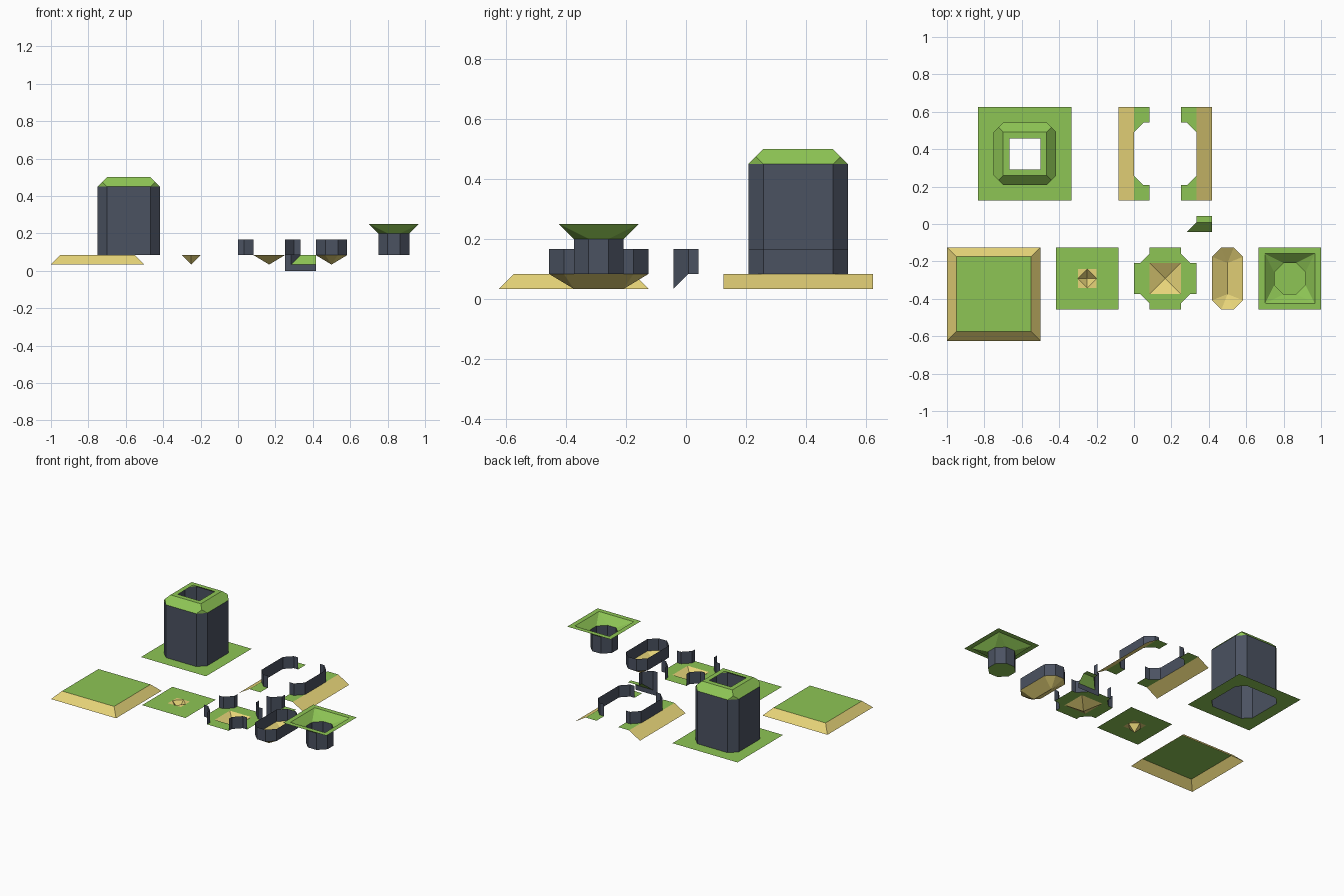
import bpy, bmesh

if "Cube" in bpy.data.objects:
    bpy.data.objects.remove(bpy.data.objects["Cube"])

U = 1 / 12          # grid module
C = 0.05            # chamfer / slope size
Z0 = U              # ground level
LOW = U - C         # foot of slopes


def material(name, col):
    m = bpy.data.materials.new(name)
    m.diffuse_color = (*col, 1)
    m.use_nodes = True
    m.node_tree.nodes["Principled BSDF"].inputs["Base Color"].default_value = m.diffuse_color
    return m


GRASS = material("grass", (0.27, 0.56, 0.09))
SAND = material("sand", (0.80, 0.66, 0.19))
STONE = material("stone", (0.07, 0.085, 0.12))


def build(name, polys, mat, loc=(0, 0)):
    """Object from coordinate polygons, offset to loc, repeated points merged."""
    bm = bmesh.new()
    for p in polys:
        pts = []
        for v in p:
            if v not in pts:
                pts.append(v)
        if len(pts) > 2:
            bm.faces.new([bm.verts.new((v[0] + loc[0], v[1] + loc[1], v[2])) for v in pts])
    bmesh.ops.remove_doubles(bm, verts=bm.verts, dist=1e-5)
    me = bpy.data.meshes.new(name)
    bm.to_mesh(me)
    bm.free()
    me.materials.append(mat)
    ob = bpy.data.objects.new(name, me)
    bpy.context.collection.objects.link(ob)
    return ob


def rect(hx, hy, z):
    return [(hx, hy, z), (-hx, hy, z), (-hx, -hy, z), (hx, -hy, z)]


def octagon(hx, hy, z):
    """Chamfered rectangle, two points per corner, counter-clockwise."""
    out = []
    for i, (sx, sy) in enumerate([(1, 1), (-1, 1), (-1, -1), (1, -1)]):
        a, b = (sx * hx, sy * (hy - C), z), (sx * (hx - C), sy * hy, z)
        out += [a, b] if i % 2 == 0 else [b, a]
    return out


def bridge(a, b):
    n = len(a)
    return [[a[i], a[(i + 1) % n], b[(i + 1) % n], b[i]] for i in range(n)]


def corner_bridge(o, s):
    """Join an octagon to four corner points."""
    polys = []
    for i in range(4):
        polys.append([o[2 * i], o[2 * i + 1], s[i]])
        polys.append([o[2 * i + 1], o[(2 * i + 2) % 8], s[(i + 1) % 4], s[i]])
    return polys


def wall(path, z0, z1):
    return [[(*a, z0), (*b, z0), (*b, z1), (*a, z1)] for a, b in zip(path, path[1:])]


def rot(polys):
    """Repeat polygons around four quarter turns."""
    out = []
    for p in polys:
        for _ in range(4):
            out.append(p)
            p = [(-y, x, z) for x, y, z in p]
    return out


# Hollow tower on a grass tile
loc = (-7 * U, 4.5 * U)
T = 2 * U
build("tower_ground", corner_bridge(octagon(T, T, Z0), rect(3 * U, 3 * U, Z0)), GRASS, loc)
build("tower_wall", bridge(octagon(T, T, Z0), octagon(T, T, 0.45)), STONE, loc)
o, s, peak = octagon(T, T, 0.45), rect(T - C, T - C, 0.5), rect(T - C / 2, T - C / 2, 0.475)
cap = bridge(s, rect(U, U, 0.5))
for i in range(4):
    j = (i + 1) % 4
    cap.append([o[2 * i], o[2 * i + 1], peak[i]])
    cap.append([o[2 * i + 1], o[2 * j], peak[j], s[j], s[i], peak[i]])
build("tower_cap", cap, GRASS, loc)

# Grass mound with sand banks
loc = (-9 * U, -4.5 * U)
build("mound_top", [rect(3 * U - C, 3 * U - C, Z0)], GRASS, loc)
build("mound_bank", bridge(rect(3 * U, 3 * U, LOW), rect(3 * U - C, 3 * U - C, Z0)), SAND, loc)

# Grass tile with a small sand pit
loc = (-3 * U, -3.5 * U)
build("small_pit_ground", bridge(rect(T, T, Z0), rect(C, C, Z0)), GRASS, loc)
build("small_pit", rot([[(C, 0, Z0), (0, C, Z0), (0, 0, LOW)],
                        [(C, 0, Z0), (C, C, Z0), (0, C, Z0)]]), SAND, loc)

# Crossing tile with a pit and four stone corners
loc = (2 * U, -3.5 * U)
build("crossing_ground", rot([
    [(U, -U, Z0), (T, -U, Z0), (T, U, Z0), (U, U, Z0)],
    [(U, U, Z0), (U + C, U, Z0), (U, U + C, Z0)]]), GRASS, loc)
build("crossing_pit", rot([[(U, -U, Z0), (U, U, Z0), (0, 0, LOW)]]), SAND, loc)
build("crossing_wall", rot(wall([(T, U), (U + C, U), (U, U + C), (U, T)], Z0, 2 * U)), STONE, loc)

# Long walled sand basin
loc = (6 * U, -3.5 * U)
rim = octagon(U, T, Z0)
n, m = (0, U, LOW), (0, -U, LOW)
build("basin_floor", corner_bridge(rim, [n, n, m, m]), SAND, loc)
build("basin_wall", bridge(rim, octagon(U, T, 2 * U)), STONE, loc)

# Funnel-shaped well
loc = (10 * U, -3.5 * U)
mouth = rect(U + C, U + C, 3 * U)
build("well_rim", bridge(rect(T, T, 3 * U), mouth), GRASS, loc)
build("well_slope", corner_bridge(octagon(U, U, 0.2), mouth), GRASS, loc)
build("well_wall", bridge(octagon(U, U, Z0), octagon(U, U, 0.2)), STONE, loc)
build("well_floor", [octagon(U, U, Z0)], GRASS, loc)

# Mirrored pair of shore banks with bent stone walls
loc = (2 * U, 4.5 * U)
for side, sx in (("left", -1), ("right", 1)):
    def flip(polys):
        return [[(x * sx, y, z) for x, y, z in p] for p in polys]
    corner = [(U, T), (T - C, T), (T, T - C), (T, 3 * U), (U, 3 * U)]
    build(side + "_shore_ground", flip([[(x, y * k, Z0) for x, y in corner] for k in (1, -1)]), GRASS, loc)
    build(side + "_shore_bank", flip([[(T, -3 * U, Z0), (2 * T - U, -3 * U, LOW),
                                       (2 * T - U, 3 * U, LOW), (T, 3 * U, Z0)]]), SAND, loc)
    path = [(U, -T), (T - C, -T), (T, C - T), (T, T - C), (T - C, T), (U, T)]
    build(side + "_shore_wall", flip(wall(path, Z0, 2 * U)), STONE, loc)

# Cliff piece with a grass ramp
a, b, r, h = 3 * U, 4 * U, 5 * U, U / 2
build("ramp_grass", [[(b - C, -h, LOW), (r, -h, LOW), (r, C - h, Z0), (b, C - h, Z0)],
                     [(b, C - h, Z0), (r, C - h, Z0), (r, h, Z0), (b, h, Z0)]], GRASS)
build("ramp_cliff", wall([(a, -h), (r, -h)], 0, LOW)
      + wall([(a, -h), (b - C, -h)], LOW, 2 * U)
      + [[(b - C, -h, LOW), (b, C - h, Z0), (b, C - h, 2 * U), (b - C, -h, 2 * U)]]
      + wall([(b, C - h), (b, h)], Z0, 2 * U), STONE)
